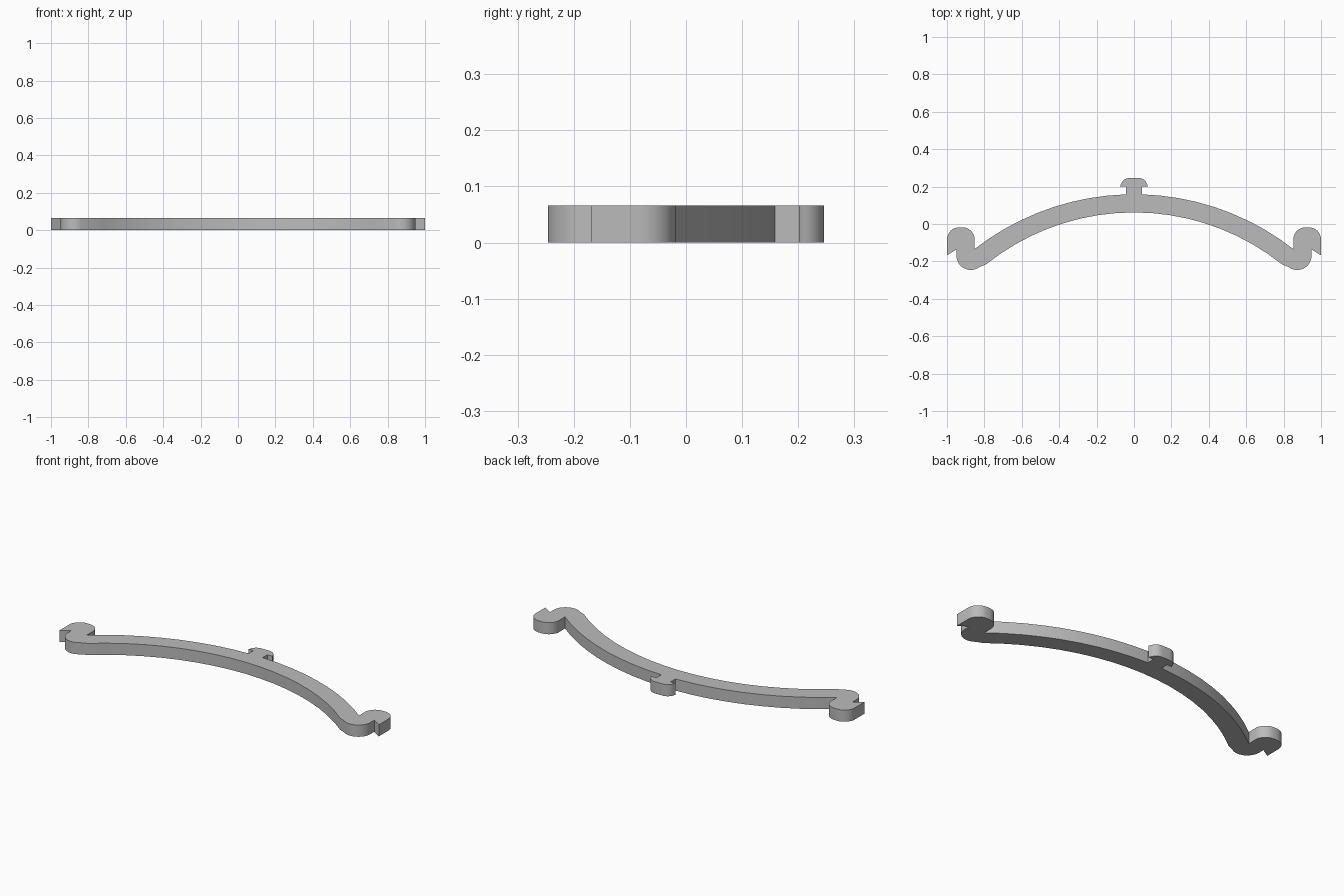
import bpy
import bmesh
from math import sin, cos, asin, radians

THICKNESS = 0.066

cube = bpy.data.objects.get("Cube")
if cube:
    bpy.data.objects.remove(cube, do_unlink=True)


def arc(cx, cy, r, start, end, steps):
    """Points along a circular arc, angles in degrees."""
    angles = [radians(start + (end - start) * i / steps) for i in range(steps + 1)]
    return [(cx + r * cos(a), cy + r * sin(a)) for a in angles]


def bow(crown, r, x_start, x_end, steps):
    """Part of a wide arch whose highest point is (0, crown)."""
    a, b = asin(x_start / r), asin(x_end / r)
    angles = [a + (b - a) * i / steps for i in range(steps + 1)]
    return [(r * sin(t), crown - r + r * cos(t)) for t in angles]


# Left half of the outline, from the top of the knob round to the inner arch
half = arc(0.024, 0.197, 0.049, 90, 10, 8)              # rounded knob head
half += [(0.075, 0.201), (0.044, 0.201)]                # knob underside and stem
half += bow(0.159, 1.386, 0.044, 0.853, 9)              # outer arch
half += arc(0.917, -0.083, 0.065, 180, 90, 8)           # hook top, inner corner
half += arc(0.935, -0.083, 0.065, 90, 0, 8)             # hook top, outer corner
half += [(1.0, -0.168), (0.949, -0.136)]                # pointed barb
half += arc(0.873, -0.170, 0.076, 0, -127, 12)          # rounded hook foot
half += bow(0.062, 1.265, 0.79, 0.0, 9)                 # inner arch

outline = half + [(-x, y) for x, y in reversed(half[:-1])]

# Extrude the outline to a solid bar
bm = bmesh.new()
base = bm.faces.new([bm.verts.new((x, y, 0)) for x, y in outline])
new = bmesh.ops.extrude_face_region(bm, geom=[base], use_keep_orig=True)["geom"]
top = [v for v in new if isinstance(v, bmesh.types.BMVert)]
bmesh.ops.translate(bm, verts=top, vec=(0, 0, THICKNESS))
bmesh.ops.recalc_face_normals(bm, faces=bm.faces)
mesh = bpy.data.meshes.new("arched_clip")
bm.to_mesh(mesh)
bm.free()

clip = bpy.data.objects.new("arched_clip", mesh)
bpy.context.collection.objects.link(clip)

# Plain grey material
grey = bpy.data.materials.new("plain_grey")
grey.use_nodes = True
colour = (0.5, 0.5, 0.5, 1)
grey.diffuse_color = colour
grey.node_tree.nodes["Principled BSDF"].inputs["Base Color"].default_value = colour
mesh.materials.append(grey)

# Smooth curves, sharp corners
bpy.ops.object.select_all(action="DESELECT")
clip.select_set(True)
bpy.context.view_layer.objects.active = clip
bpy.ops.object.shade_smooth_by_angle(angle=radians(30))
